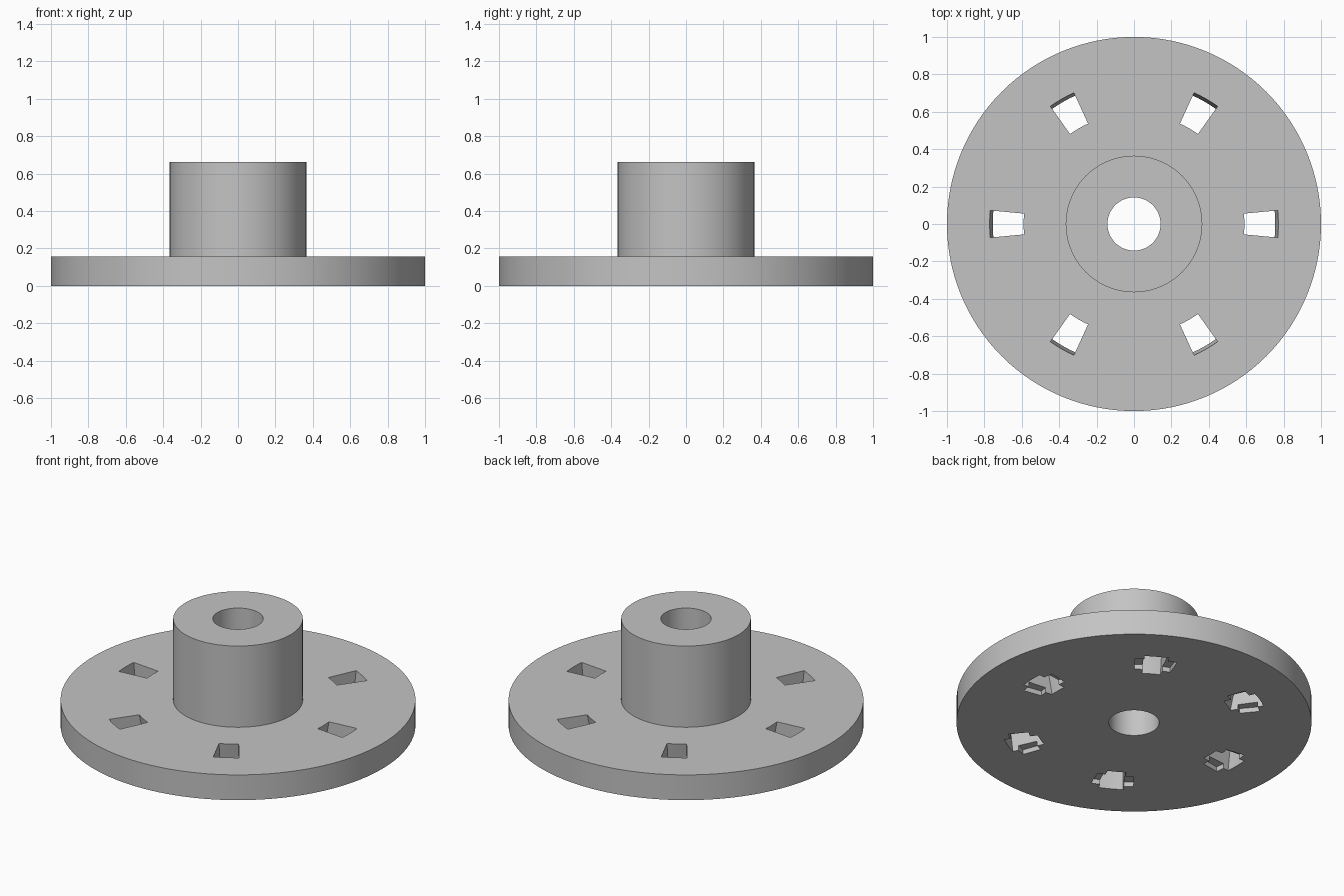
import bpy, bmesh
from math import radians, sin, cos, tau

if "Cube" in bpy.data.objects:
    bpy.data.objects.remove(bpy.data.objects["Cube"], do_unlink=True)

FLANGE_TOP, HUB_TOP = 0.157, 0.662
FLANGE_R, HUB_R, BORE_R = 1.0, 0.365, 0.142
SEGMENTS = 128


def make_material(name, color):
    mat = bpy.data.materials.new(name)
    mat.use_nodes = True
    mat.diffuse_color = color
    mat.node_tree.nodes["Principled BSDF"].inputs["Base Color"].default_value = color
    return mat


def to_object(bm, name):
    bmesh.ops.recalc_face_normals(bm, faces=bm.faces[:])
    mesh = bpy.data.meshes.new(name)
    bm.to_mesh(mesh)
    bm.free()
    obj = bpy.data.objects.new(name, mesh)
    bpy.context.collection.objects.link(obj)
    return obj


def lathe(name, profile):
    """Revolve a closed (radius, height) outline around the z axis."""
    bm = bmesh.new()
    verts = [bm.verts.new((r, 0, z)) for r, z in profile]
    edges = [bm.edges.new((verts[i - 1], verts[i])) for i in range(len(verts))]
    bmesh.ops.spin(bm, geom=verts + edges, cent=(0, 0, 0), axis=(0, 0, 1),
                   angle=tau, steps=SEGMENTS, use_merge=True)
    bmesh.ops.remove_doubles(bm, verts=bm.verts[:], dist=1e-5)
    return to_object(bm, name)


def sector_cutters(name, low, high, half_angle, steps=4):
    """Six ring sectors; low and high are (inner radius, outer radius, z)."""
    bm = bmesh.new()
    for k in range(6):
        centre = radians(60 * k)
        angles = [centre + half_angle * (2 * i / steps - 1) for i in range(steps + 1)]
        rings = []
        for inner, outer, z in (low, high):
            outline = [(inner, a) for a in angles] + [(outer, a) for a in reversed(angles)]
            rings.append([bm.verts.new((r * cos(a), r * sin(a), z)) for r, a in outline])
        bottom, top = rings
        bm.faces.new(bottom)
        bm.faces.new(top)
        for i in range(len(bottom)):
            bm.faces.new((bottom[i - 1], bottom[i], top[i], top[i - 1]))
    obj = to_object(bm, name)
    obj.hide_render = True
    return obj


# Flange, hub and bore in one turned body
body = lathe("flanged_hub", [
    (BORE_R, 0), (FLANGE_R, 0), (FLANGE_R, FLANGE_TOP),
    (HUB_R, FLANGE_TOP), (HUB_R, HUB_TOP), (BORE_R, HUB_TOP)])
body.data.materials.append(make_material("grey", (0.55, 0.55, 0.55, 1)))

# Radial slots leaning inward, and wider shallow pockets on the underside
cutters = [
    sector_cutters("slot_cutter", (0.557, 0.753, -0.02),
                   (0.594, 0.774, FLANGE_TOP + 0.02), radians(5.4)),
    sector_cutters("pocket_cutter", (0.605, 0.72, -0.02),
                   (0.605, 0.72, 0.03), radians(9.7)),
]
bpy.context.view_layer.objects.active = body
for cutter in cutters:
    mod = body.modifiers.new(cutter.name, "BOOLEAN")
    mod.operation = "DIFFERENCE"
    mod.solver = "EXACT"
    mod.object = cutter
    bpy.ops.object.modifier_apply(modifier=mod.name)
    bpy.data.objects.remove(cutter, do_unlink=True)

# Smooth round walls, crisp rims
bpy.ops.object.select_all(action="DESELECT")
body.select_set(True)
bpy.ops.object.shade_smooth_by_angle(angle=radians(30))
